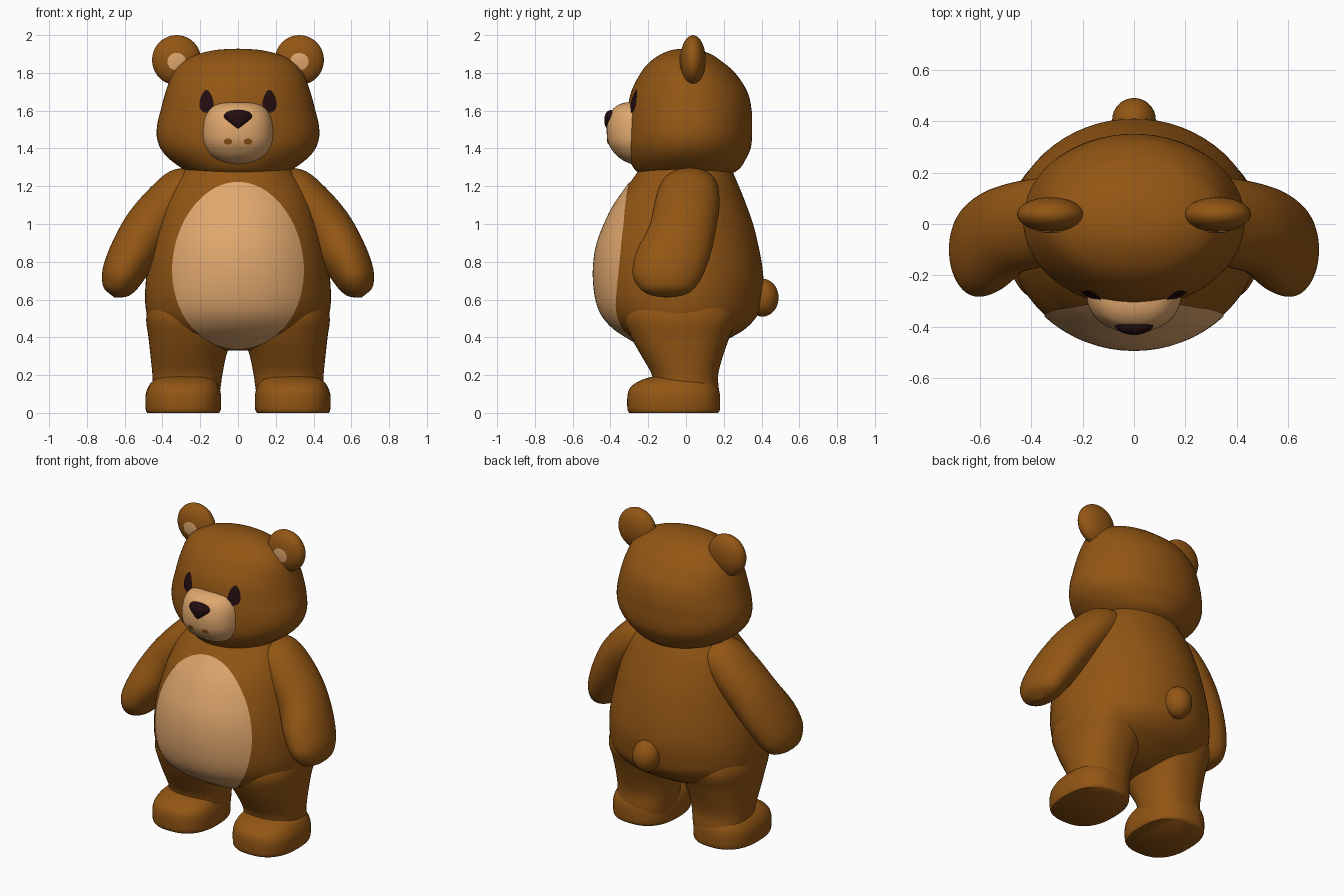
import bpy, bmesh, math
from mathutils import Matrix, Vector
from mathutils.bvhtree import BVHTree


def material(name, rgb):
    m = bpy.data.materials.new(name)
    m.diffuse_color = (*rgb, 1)
    return m


BROWN = material("brown fur", (0.29, 0.093, 0.007))
CREAM = material("cream fur", (0.745, 0.39, 0.155))
DARK = material("dark brown", (0.017, 0.004, 0.005))


def finish(name, bm, mat):
    me = bpy.data.meshes.new(name)
    bm.to_mesh(me)
    bm.free()
    me.materials.append(mat)
    me.shade_smooth()
    me.set_sharp_from_angle(angle=math.radians(50))
    ob = bpy.data.objects.new(name, me)
    bpy.context.collection.objects.link(ob)
    return ob


def smooth_rows(rows, steps):
    """Catmull-Rom interpolation of the ring rows."""
    out = []
    for i in range(len(rows) - 1):
        a, b, c, d = (rows[max(0, min(len(rows) - 1, i + k))] for k in (-1, 0, 1, 2))
        for s in range(steps):
            t = s / steps
            out.append([0.5 * (2 * q + (r - p) * t + (2 * p - 5 * q + 4 * r - w) * t * t
                               + (3 * q - p - 3 * r + w) * t ** 3)
                        for p, q, r, w in zip(a, b, c, d)])
    out.append(list(rows[-1]))
    return out


def loft(name, rows, mat, side=1, power=2.0, steps=4, n=48):
    """Rows are (x, y, z, rx, ry, tilt in degrees); side -1 mirrors in x."""
    bm = bmesh.new()
    rings = []
    for x, y, z, rx, ry, tilt in smooth_rows(rows, steps):
        ring, a = [], math.radians(tilt)
        for k in range(n):
            t = 2 * math.pi * k / n
            c, s = math.cos(t), math.sin(t)
            u = math.copysign(abs(c) ** (2 / power), c) * max(rx, 0.002)
            v = math.copysign(abs(s) ** (2 / power), s) * max(ry, 0.002)
            ring.append(bm.verts.new((side * (x + u * math.cos(a)), y + v, z + u * math.sin(a))))
        rings.append(ring)
    for r0, r1 in zip(rings, rings[1:]):
        for k in range(n):
            bm.faces.new((r0[k], r0[(k + 1) % n], r1[(k + 1) % n], r1[k]))
    bm.faces.new(rings[0])
    bm.faces.new(rings[-1])
    bmesh.ops.recalc_face_normals(bm, faces=bm.faces)
    return finish(name, bm, mat)


def ellipsoid(name, pos, radii, mat):
    bm = bmesh.new()
    bmesh.ops.create_uvsphere(bm, u_segments=32, v_segments=20, radius=1,
                              matrix=Matrix.Translation(pos) @ Matrix.Diagonal((*radii, 1)))
    return finish(name, bm, mat)


def patch(name, target, cx, cz, rx, rz, mat, taper=0.0, rings=12, n=64):
    """Thin painted area laid over the front of the target."""
    me = target.data
    tree = BVHTree.FromPolygons([v.co for v in me.vertices], [p.vertices[:] for p in me.polygons])

    def point(r, t):
        u, v = r * math.cos(t), r * math.sin(t)
        x, z = cx + rx * u * (1 - taper * v), cz + rz * v
        hit, nrm, _, _ = tree.ray_cast(Vector((x, -2, z)), Vector((0, 1, 0)))
        return bm.verts.new(hit + nrm * 0.005)

    bm = bmesh.new()
    mid = point(0, 0)
    loops = [[point(i / rings, 2 * math.pi * k / n) for k in range(n)] for i in range(1, rings + 1)]
    for k in range(n):
        j = (k + 1) % n
        bm.faces.new((mid, loops[0][k], loops[0][j]))
        for a, b in zip(loops, loops[1:]):
            bm.faces.new((a[k], b[k], b[j], a[j]))
    bm.normal_update()
    for f in bm.faces:
        if f.normal.y > 0:
            f.normal_flip()
    return finish(name, bm, mat)


def upright(profile):
    """Profile of (z, half width, front y, back y) to loft rows."""
    return [(0, (f + b) / 2, z, w, (b - f) / 2, 0) for z, w, f, b in profile]


# Body and cream belly
body = loft("body", upright([
    (0.33, 0.10, -0.14, 0.08), (0.355, 0.27, -0.23, 0.15), (0.40, 0.39, -0.31, 0.24),
    (0.45, 0.45, -0.385, 0.32), (0.52, 0.482, -0.445, 0.38), (0.60, 0.492, -0.475, 0.40),
    (0.70, 0.488, -0.488, 0.41), (0.80, 0.475, -0.486, 0.40), (0.90, 0.455, -0.468, 0.38),
    (1.00, 0.43, -0.43, 0.355), (1.10, 0.40, -0.38, 0.32), (1.20, 0.355, -0.31, 0.28),
    (1.27, 0.30, -0.26, 0.25), (1.34, 0.24, -0.22, 0.22)]), BROWN, n=64)
patch("belly", body, 0, 0.78, 0.345, 0.44, CREAM, taper=0.06, rings=24)

# Head
head = loft("head", upright([
    (1.24, 0.17, -0.20, 0.19), (1.27, 0.25, -0.25, 0.25), (1.30, 0.305, -0.28, 0.29),
    (1.35, 0.37, -0.305, 0.32), (1.40, 0.41, -0.32, 0.342), (1.46, 0.43, -0.322, 0.35),
    (1.53, 0.427, -0.318, 0.35), (1.60, 0.41, -0.31, 0.348), (1.70, 0.383, -0.29, 0.325),
    (1.80, 0.345, -0.24, 0.26), (1.86, 0.29, -0.19, 0.19), (1.90, 0.21, -0.13, 0.13),
    (1.922, 0.11, -0.07, 0.06), (1.928, 0.0, -0.01, 0.0)]), BROWN, n=64)

# Muzzle, nose and mouth
muzzle = loft("muzzle", [(0, -0.25, z, w, -0.25 - f, 0) for z, w, f in (
    (1.318, 0.04, -0.29), (1.335, 0.10, -0.33), (1.37, 0.15, -0.375), (1.43, 0.183, -0.412),
    (1.50, 0.187, -0.42), (1.56, 0.178, -0.41), (1.605, 0.155, -0.39), (1.632, 0.12, -0.355),
    (1.643, 0.07, -0.32))], CREAM, power=2.3)
loft("nose", [(0, -0.385, z, w, d, 0) for z, w, d in (
    (1.505, 0.012, 0.034), (1.525, 0.04, 0.045), (1.555, 0.072, 0.047), (1.575, 0.076, 0.044),
    (1.595, 0.055, 0.032), (1.603, 0.02, 0.015))], DARK, n=32)

# Tail
ellipsoid("tail", (0, 0.405, 0.61), (0.085, 0.085, 0.10), BROWN)

# Mirrored parts
for side, label in ((1, "right"), (-1, "left")):
    patch(label + "_eye", head, side * 0.165, 1.648, 0.036, 0.06, DARK, taper=0.3, rings=5, n=32)
    patch(label + "_mouth_mark", muzzle, side * 0.052, 1.438, 0.022, 0.015, BROWN, rings=3, n=20)
    ear = ellipsoid(label + "_ear", (side * 0.325, 0.037, 1.868), (0.13, 0.067, 0.132), BROWN)
    patch(label + "_inner_ear", ear, side * 0.325, 1.86, 0.048, 0.045, CREAM, rings=5, n=32)

    loft(label + "_arm", [
        (0.20, 0.02, 1.24, 0.08, 0.12, 50), (0.28, 0.015, 1.19, 0.12, 0.155, 48),
        (0.37, 0.005, 1.10, 0.132, 0.173, 43), (0.47, -0.018, 0.98, 0.135, 0.178, 36),
        (0.55, -0.065, 0.85, 0.128, 0.198, 29), (0.608, -0.095, 0.74, 0.113, 0.188, 25),
        (0.635, -0.10, 0.675, 0.092, 0.155, 23), (0.65, -0.10, 0.635, 0.06, 0.105, 20),
        (0.655, -0.10, 0.612, 0.0, 0.0, 20)], BROWN, side)

    loft(label + "_leg", [
        (0.275, 0.0, 0.03, 0.17, 0.17, 0), (0.272, -0.002, 0.12, 0.178, 0.176, 0),
        (0.268, -0.005, 0.20, 0.185, 0.175, 0), (0.263, -0.02, 0.30, 0.20, 0.215, 0),
        (0.252, -0.03, 0.40, 0.222, 0.26, 0), (0.25, -0.03, 0.52, 0.235, 0.30, 0),
        (0.24, -0.03, 0.66, 0.20, 0.25, 0)], BROWN, side, power=2.3)

    loft(label + "_foot", [
        (0.29, -0.065, 0.0, 0.19, 0.235, 0), (0.29, -0.065, 0.02, 0.199, 0.245, 0),
        (0.29, -0.065, 0.09, 0.2, 0.245, 0), (0.288, -0.062, 0.135, 0.188, 0.232, 0),
        (0.285, -0.05, 0.17, 0.165, 0.195, 0), (0.28, -0.03, 0.193, 0.12, 0.14, 0),
        (0.28, -0.02, 0.2, 0.03, 0.04, 0)], BROWN, side, power=2.5)
